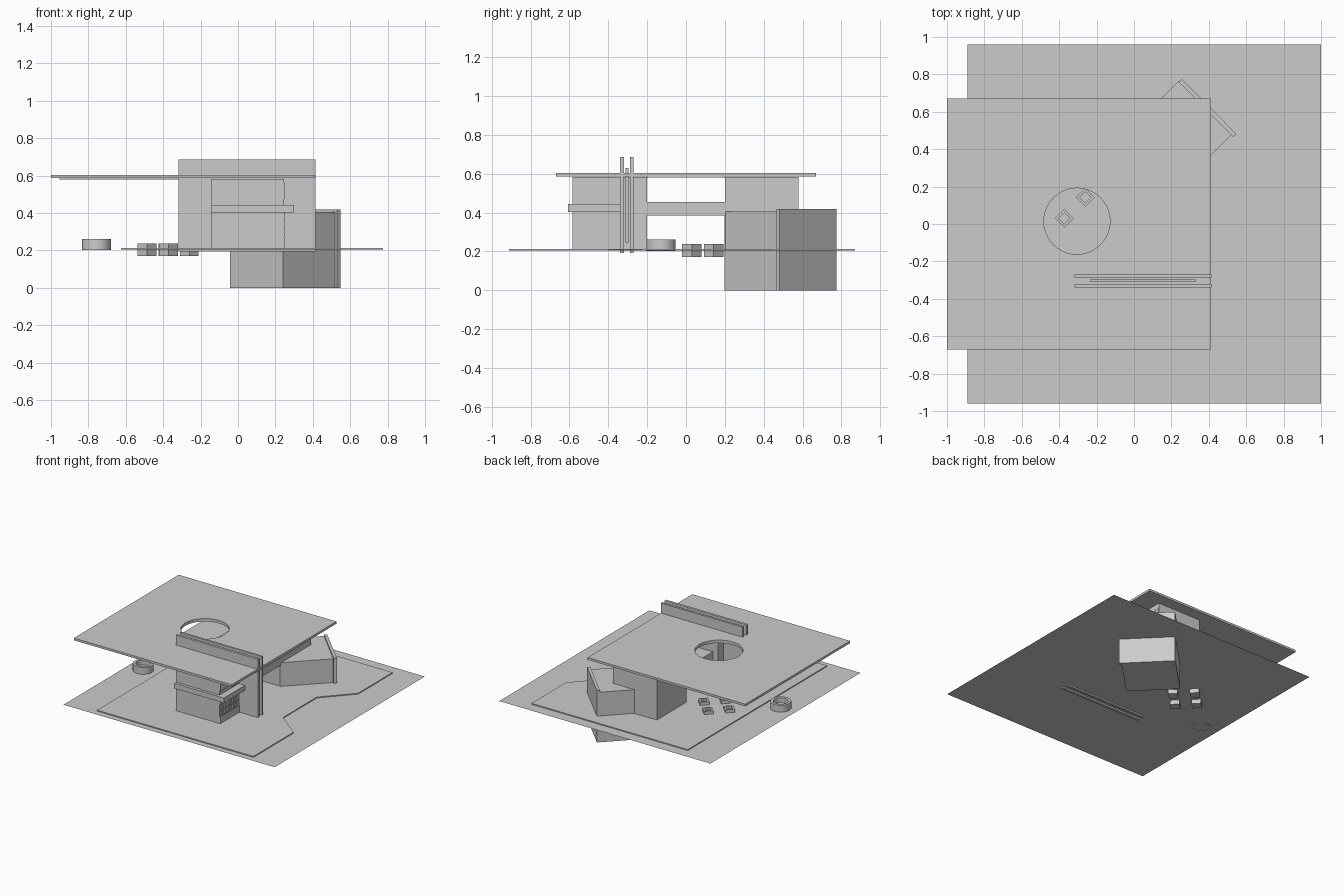
import bpy, bmesh, math

if "Cube" in bpy.data.objects:
    bpy.data.objects.remove(bpy.data.objects["Cube"])

mat = bpy.data.materials.new("plain grey")
mat.diffuse_color = (0.6, 0.6, 0.6, 1)
mat.use_nodes = True
mat.node_tree.nodes["Principled BSDF"].inputs["Base Color"].default_value = mat.diffuse_color


def prism(name, outline, z0, z1, hole=None):
    """Upright prism over a closed outline, with an optional hole through it."""
    bm = bmesh.new()
    for loop in [outline] + ([hole] if hole else []):
        vs = [bm.verts.new((x, y, z0)) for x, y in loop]
        for a, b in zip(vs, vs[1:] + vs[:1]):
            bm.edges.new((a, b))
    bmesh.ops.triangle_fill(bm, use_beauty=True, edges=bm.edges[:], normal=(0, 0, 1))
    if z1 > z0:
        ext = bmesh.ops.extrude_face_region(bm, geom=bm.faces[:], use_keep_orig=True)
        top = [v for v in ext["geom"] if isinstance(v, bmesh.types.BMVert)]
        bmesh.ops.translate(bm, verts=top, vec=(0, 0, z1 - z0))
        bmesh.ops.recalc_face_normals(bm, faces=bm.faces[:])
    me = bpy.data.meshes.new(name)
    bm.to_mesh(me)
    bm.free()
    ob = bpy.data.objects.new(name, me)
    bpy.context.collection.objects.link(ob)
    me.materials.append(mat)
    return ob


def rect(x0, x1, y0, y1):
    return [(x0, y0), (x1, y0), (x1, y1), (x0, y1)]


def box(name, x0, x1, y0, y1, z0, z1):
    return prism(name, rect(x0, x1, y0, y1), z0, z1)


def circle(cx, cy, r, n, start=0.0):
    return [(cx + r * math.cos(start + 2 * math.pi * i / n),
             cy + r * math.sin(start + 2 * math.pi * i / n)) for i in range(n)]


# Ground sheet and notched terrace
prism("ground", rect(-0.89, 1.0, -0.96, 0.96), 0.205, 0.205)
prism("terrace", [(-0.625, -0.91), (0.775, -0.91), (0.775, -0.395), (0.565, -0.23),
                  (0.565, 0.2), (0.775, 0.43), (0.775, 0.87), (-0.625, 0.87)], 0.205, 0.213)

# Roof and ceiling with a round opening
opening = circle(-0.305, 0.015, 0.177, 40)
prism("roof", rect(-1.0, 0.412, -0.67, 0.67), 0.586, 0.604, opening)
prism("ceiling", rect(-0.955, 0.41, -0.2, 0.2), 0.58, 0.586, opening)

# Three parallel walls piercing the roof
for y0, y1 in ((-0.34, -0.32), (-0.287, -0.27)):
    box("outer_wall", -0.318, 0.415, y0, y1, 0.193, 0.685)
box("core_wall", -0.235, 0.33, -0.311, -0.297, 0.245, 0.63)

# Front and back room blocks, balcony and linking bridge
box("front_block", -0.145, 0.245, -0.585, -0.2, 0.205, 0.582)
box("back_block", -0.145, 0.245, 0.2, 0.58, 0.205, 0.582)
box("balcony", -0.145, 0.3, -0.608, -0.34, 0.402, 0.443)
box("bridge", -0.1, 0.245, -0.2, 0.2, 0.385, 0.455)


def window_grid(name, y0, y1, z0, z1, cols, rows):
    """Raised glazing panes on the right-hand face of a block."""
    dy, dz = (y1 - y0) / cols, (z1 - z0) / rows
    for i in range(cols):
        for j in range(rows):
            a, b = y0 + i * dy, z0 + j * dz
            box(name, 0.245, 0.251, a + 0.003, a + dy - 0.003, b + 0.003, b + dz - 0.003)


window_grid("back_window_pane", 0.2, 0.58, 0.455, 0.545, 11, 2)
window_grid("front_window_pane", -0.58, -0.345, 0.27, 0.36, 7, 2)
# Horizontal cladding boards above and below the front windows
for z0, z1 in ((0.213, 0.267), (0.363, 0.4), (0.475, 0.56)):
    box("cladding_board", 0.245, 0.251, -0.585, -0.34, z0, z1)

# Turned wing with its taller end wall
prism("turned_wing", [(0.24, 0.197), (0.525, 0.482), (0.24, 0.765), (-0.043, 0.48)], 0.0, 0.405)
prism("wing_end_wall", [(0.53, 0.465), (0.547, 0.482), (0.255, 0.775), (0.238, 0.76)], 0.0, 0.418)

# Four turned light wells set in the terrace
for cx, cy in ((-0.372, 0.03), (-0.26, 0.142), (-0.487, 0.142), (-0.375, 0.254)):
    prism("light_well_frame", circle(cx, cy, 0.05, 4), 0.17, 0.238, circle(cx, cy, 0.03, 4))
    prism("light_well_base", circle(cx, cy, 0.031, 4), 0.17, 0.22)

# Round basin beside the terrace
prism("basin_rim", circle(-0.757, -0.13, 0.077, 32), 0.203, 0.26, circle(-0.757, -0.13, 0.055, 32))
prism("basin_floor", circle(-0.757, -0.13, 0.056, 32), 0.206, 0.22)
